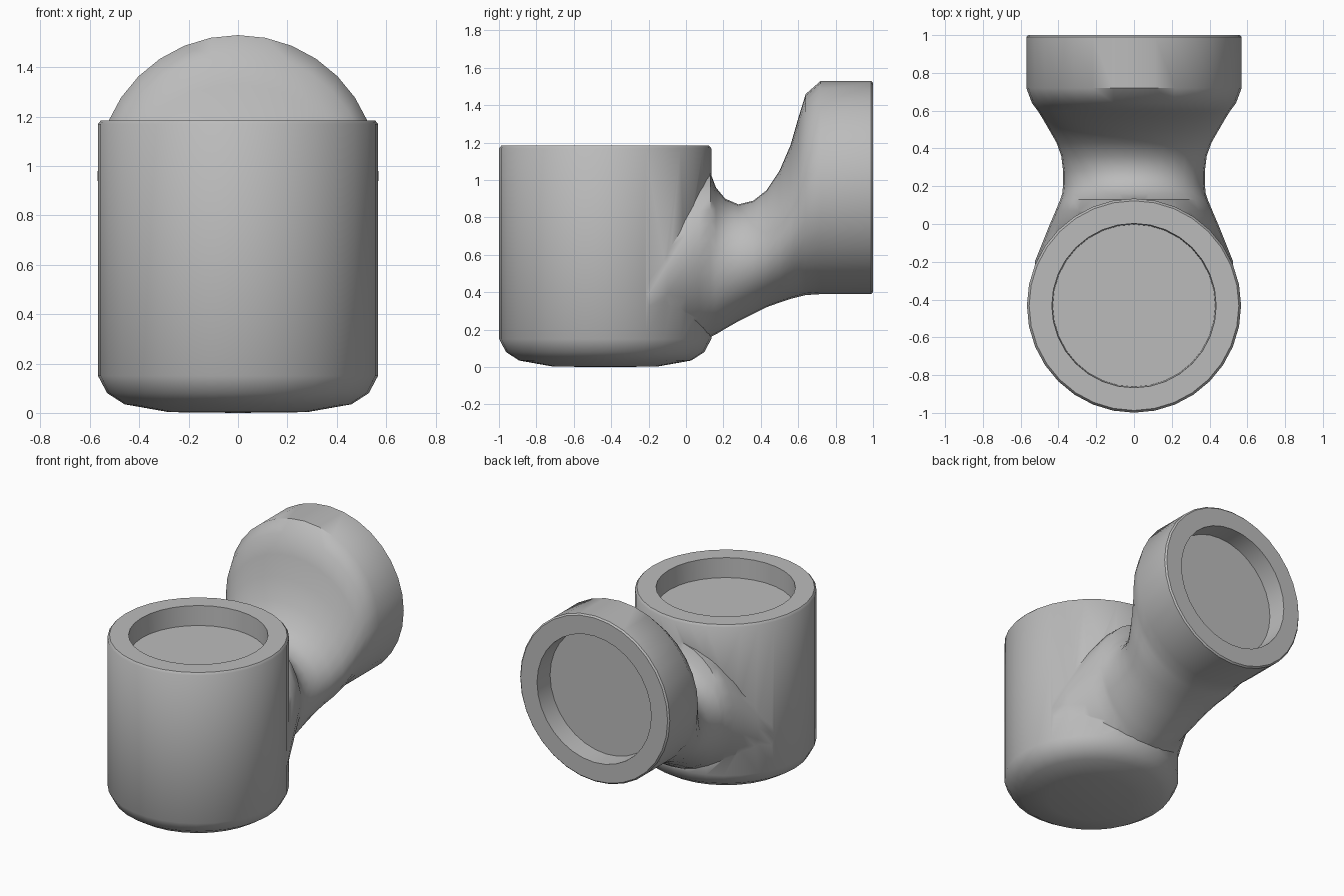
import bpy, bmesh, math

cube = bpy.data.objects.get("Cube")
if cube:
    bpy.data.objects.remove(cube, do_unlink=True)

SEGMENTS = 32
grey = bpy.data.materials.new("plain grey")
grey.use_nodes = True
color = (0.5, 0.5, 0.5, 1)
grey.diffuse_color = color
grey.node_tree.nodes["Principled BSDF"].inputs["Base Color"].default_value = color


def loft(name, rings):
    """Skin a list of rings; a ring of one point closes the end."""
    bm = bmesh.new()
    rows = [[bm.verts.new(p) for p in ring] for ring in rings]
    for a, b in zip(rows, rows[1:]):
        for i in range(SEGMENTS):
            j = (i + 1) % SEGMENTS
            corners = [a[i % len(a)], a[j % len(a)], b[j % len(b)], b[i % len(b)]]
            bm.faces.new(list(dict.fromkeys(corners)))
    bmesh.ops.recalc_face_normals(bm, faces=bm.faces)
    mesh = bpy.data.meshes.new(name)
    bm.to_mesh(mesh)
    bm.free()
    mesh.materials.append(grey)
    obj = bpy.data.objects.new(name, mesh)
    bpy.context.collection.objects.link(obj)
    return obj


def circle(rx, ry):
    if rx == 0:
        return [(0, 0)]
    return [(rx * math.cos(t), ry * math.sin(t))
            for t in (2 * math.pi * i / SEGMENTS for i in range(SEGMENTS))]


# Upright cup: rounded bottom, straight wall, rim and recessed floor (radius, z)
cup_profile = [(0, 0), (0.28, 0.003), (0.46, 0.035), (0.53, 0.08), (0.567, 0.15),
               (0.567, 1.17), (0.555, 1.185), (0.435, 1.185), (0.43, 1.05), (0, 1.05)]
cup = loft("cup_body", [[(x, y - 0.432, z) for x, y in circle(r, r)]
                        for r, z in cup_profile])

# Neck sections running backwards: (y, bottom, top, half width)
sections = [(-0.36, 0.02, 0.6, 0.5), (-0.2, 0.03, 0.75, 0.525), (-0.1, 0.06, 0.88, 0.485),
            (0, 0.1, 0.98, 0.445), (0.07, 0.13, 1.03, 0.415), (0.13, 0.16, 1.04, 0.39),
            (0.16, 0.175, 0.96, 0.38), (0.21, 0.205, 0.9, 0.375), (0.28, 0.245, 0.87, 0.375),
            (0.36, 0.285, 0.89, 0.385), (0.43, 0.32, 0.945, 0.41), (0.5, 0.345, 1.05, 0.45),
            (0.56, 0.365, 1.19, 0.485), (0.6, 0.375, 1.33, 0.51), (0.64, 0.385, 1.46, 0.54),
            (0.72, 0.39, 1.53, 0.57), (0.99, 0.39, 1.53, 0.57)]
# Rear socket: rim and recessed floor (y, radius)
socket = [(1, 0.56), (1, 0.435), (0.865, 0.43), (0.865, 0)]
sections = [(-0.36, 0.3, 0.3, 0)] + sections
sections += [(y, 0.96 - r, 0.96 + r, r) for y, r in socket]
neck = loft("neck_and_rear_socket",
            [[(x, y, (lo + hi) / 2 + z) for x, z in circle(w, (hi - lo) / 2)]
             for y, lo, hi, w in sections])

# Join both into one solid connector
union = cup.modifiers.new("join_neck", "BOOLEAN")
union.operation = "UNION"
union.solver = "EXACT"
union.object = neck
bpy.context.view_layer.objects.active = cup
cup.select_set(True)
bpy.ops.object.modifier_apply(modifier=union.name)
bpy.data.objects.remove(neck, do_unlink=True)
cup.name = "pipe_connector"

# Smooth walls with crisp rims
bpy.ops.object.select_all(action="DESELECT")
cup.select_set(True)
bpy.ops.object.shade_smooth_by_angle(angle=math.radians(40))
